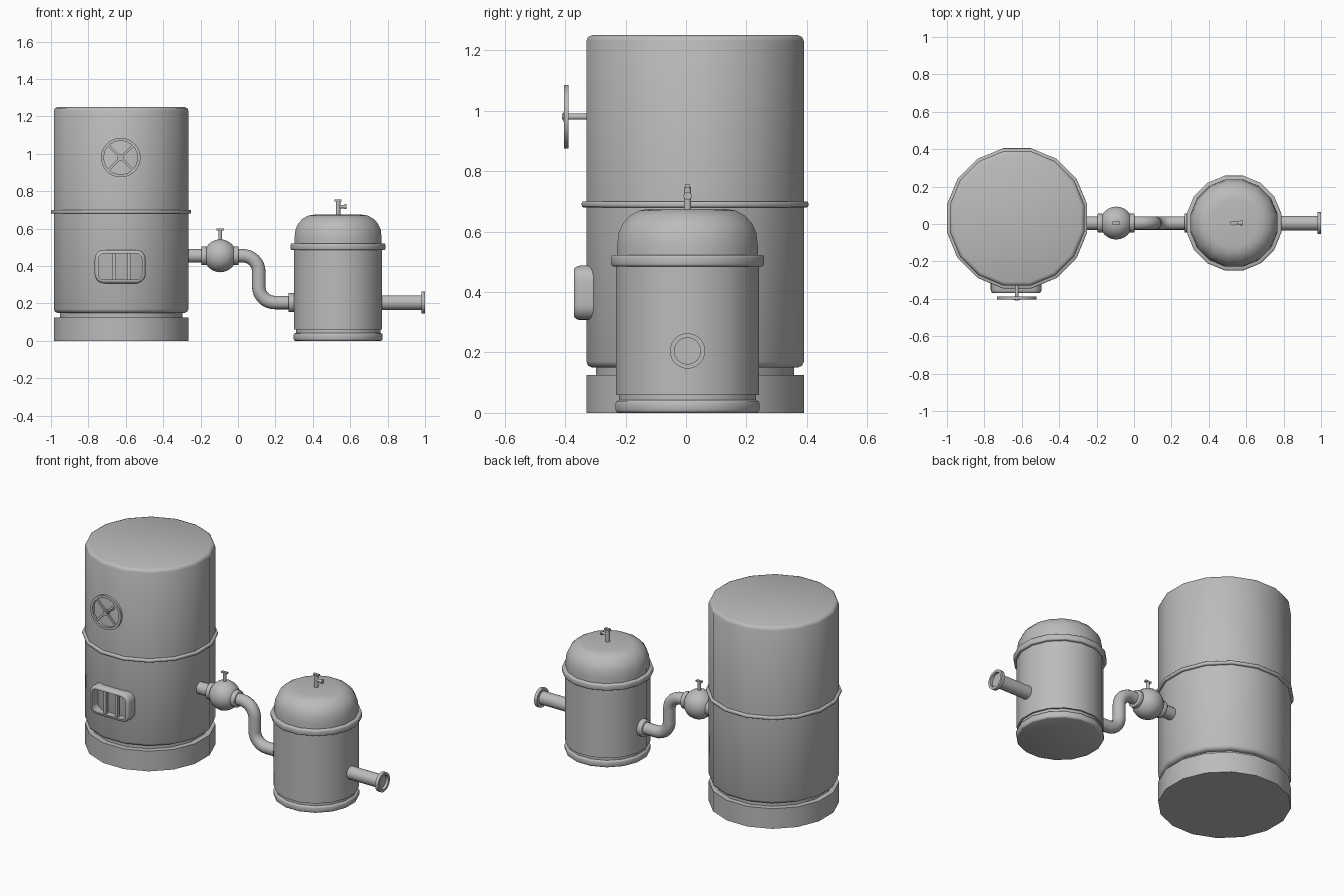
import bpy, bmesh, math
from mathutils import Vector

cube = bpy.data.objects.get("Cube")
if cube:
    bpy.data.objects.remove(cube, do_unlink=True)

steel = bpy.data.materials.new("grey steel")
steel.use_nodes = True
GREY = (0.5, 0.5, 0.5, 1)
steel.diffuse_color = GREY
steel.node_tree.nodes["Principled BSDF"].inputs["Base Color"].default_value = GREY

BIG = Vector((-0.625, 0.03, 0))
SMALL = Vector((0.535, 0.005, 0))
PIPE_Y = 0.005
UP, SIDE, FRONT = Vector((0, 0, 1)), Vector((1, 0, 0)), Vector((0, -1, 0))


def finish(name, bm, angle=50):
    bmesh.ops.recalc_face_normals(bm, faces=bm.faces)
    mesh = bpy.data.meshes.new(name)
    bm.to_mesh(mesh)
    bm.free()
    mesh.materials.append(steel)
    obj = bpy.data.objects.new(name, mesh)
    bpy.context.collection.objects.link(obj)
    bpy.ops.object.select_all(action='DESELECT')
    obj.select_set(True)
    bpy.context.view_layer.objects.active = obj
    bpy.ops.object.shade_smooth_by_angle(angle=math.radians(angle))
    return obj


def lathe(name, profile, origin, axis=UP, sides=16, closed=False, angle=50):
    """Revolve (radius, height) points round an axis; flats face the main directions."""
    bm = bmesh.new()
    turn = axis.to_track_quat('Z', 'Y')
    grow = 1 / math.cos(math.pi / sides)
    rings = []
    for r, h in profile:
        if r == 0:
            rings.append([bm.verts.new(origin + turn @ Vector((0, 0, h)))] * sides)
            continue
        ring = []
        for i in range(sides):
            a = 2 * math.pi * (i + 0.5) / sides
            p = Vector((r * grow * math.cos(a), r * grow * math.sin(a), h))
            ring.append(bm.verts.new(origin + turn @ p))
        rings.append(ring)
    pairs = list(zip(rings, rings[1:]))
    if closed:
        pairs.append((rings[-1], rings[0]))
    for a, b in pairs:
        for i in range(sides):
            j = (i + 1) % sides
            corners = list(dict.fromkeys((a[i], a[j], b[j], b[i])))
            if len(corners) > 2:
                bm.faces.new(corners)
    return finish(name, bm, angle)


def drum(r, z0, z1, bevel=0.0):
    """Closed cylinder profile with optional rounded rims."""
    if not bevel:
        return [(0, z0), (r, z0), (r, z1), (0, z1)]
    k = bevel * 0.3
    return [(0, z0), (r - bevel, z0), (r - k, z0 + k), (r, z0 + bevel),
            (r, z1 - bevel), (r - k, z1 - k), (r - bevel, z1), (0, z1)]


def rod(name, r, start, end, sides=12):
    start, end = Vector(start), Vector(end)
    d = end - start
    return lathe(name, drum(r, 0, d.length), start, d.normalized(), sides)


def box(name, size, centre, tilt=0.0):
    bm = bmesh.new()
    bmesh.ops.create_cube(bm, size=1)
    bmesh.ops.scale(bm, vec=size, verts=bm.verts)
    obj = finish(name, bm, 30)
    obj.location = centre
    obj.rotation_euler.y = tilt
    return obj


# Large boiler
lathe("boiler_base", drum(0.36, 0, 0.125), BIG)
lathe("boiler_neck", drum(0.328, 0.12, 0.155), BIG)
lathe("boiler_body", drum(0.36, 0.15, 1.25, 0.02), BIG)
lathe("boiler_band", drum(0.375, 0.68, 0.70, 0.006), BIG)

# Handwheel
wheel = Vector((-0.627, 0, 0.98))
lathe("handwheel_rim", [(0.105, 0.388), (0.105, 0.404), (0.089, 0.404), (0.089, 0.388)],
      wheel, FRONT, 24, closed=True)
rod("handwheel_shaft", 0.010, wheel + FRONT * 0.32, wheel + FRONT * 0.41)
rod("handwheel_hub", 0.017, wheel + FRONT * 0.388, wheel + FRONT * 0.406)
for i, tilt in enumerate((math.pi / 4, -math.pi / 4)):
    box(f"handwheel_spoke_{i + 1}", (0.19, 0.010, 0.013), wheel + FRONT * 0.396, tilt)


# Furnace grate frame: rounded rectangle loops bridged into a frame
def rounded_loop(bm, w, h, r, y, centre):
    loop = []
    for q, (sx, sz) in enumerate(((1, 1), (-1, 1), (-1, -1), (1, -1))):
        for s in range(6):
            a = math.pi / 2 * (q + s / 5)
            loop.append(bm.verts.new((centre.x + sx * (w - r) + r * math.cos(a), y,
                                      centre.z + sz * (h - r) + r * math.sin(a))))
    return loop


grate = Vector((-0.63, 0, 0.397))
bm = bmesh.new()
W, H, R = 0.136, 0.09, 0.05
steps = ((0, -0.30), (0, -0.352), (0.004, -0.364), (0.010, -0.37),
         (0.020, -0.37), (0.020, -0.30))
loops = [rounded_loop(bm, W - d, H - d, R - d, y, grate) for d, y in steps]
for a, b in zip(loops, loops[1:]):
    for i in range(len(a)):
        j = (i + 1) % len(a)
        bm.faces.new((a[i], a[j], b[j], b[i]))
finish("grate_frame", bm)
for i, side in enumerate((-1, 1)):
    box(f"grate_bar_{i + 1}", (0.018, 0.02, 0.15), grate + Vector((side * 0.04 + 0.006, -0.35, 0)))

# Small tank with domed lid
lathe("tank_base", drum(0.238, 0, 0.042, 0.01), SMALL)
lathe("tank_neck", drum(0.226, 0.035, 0.065), SMALL)
lathe("tank_body", drum(0.236, 0.06, 0.50), SMALL)
lathe("tank_band", drum(0.253, 0.485, 0.522, 0.007), SMALL)
dome = [(0, 0.5), (0.233, 0.5), (0.233, 0.55)]
for i in range(1, 6):
    a = math.pi / 2 * i / 5
    dome.append((0.128 + 0.105 * math.cos(a), 0.56 + 0.115 * math.sin(a)))
lathe("tank_dome", dome + [(0, 0.675)], SMALL)

# Tap on the dome
rod("tap_stem", 0.012, SMALL + UP * 0.66, SMALL + UP * 0.748)
rod("tap_spout", 0.009, SMALL + UP * 0.718, SMALL + UP * 0.718 + SIDE * 0.043)
rod("tap_mouth", 0.013, SMALL + UP * 0.718 + SIDE * 0.035, SMALL + UP * 0.718 + SIDE * 0.045)
box("tap_handle", (0.036, 0.016, 0.01), SMALL + UP * 0.75)

# Ball valve
Z1, Z2 = 0.455, 0.205
rod("boiler_outlet", 0.036, (-0.30, PIPE_Y, Z1), (-0.16, PIPE_Y, Z1), 16)
valve = Vector((-0.095, PIPE_Y, Z1))
ball = [(0.088 * math.sin(math.pi * i / 12), -0.088 * math.cos(math.pi * i / 12)) for i in range(1, 12)]
lathe("valve_ball", [(0, -0.088)] + ball + [(0, 0.088)], valve, SIDE, 20)
for name, x in (("valve_collar_right", -0.195), ("valve_collar_left", -0.025)):
    lathe(name, drum(0.05, 0, 0.028, 0.004), Vector((x, PIPE_Y, Z1)), SIDE)
rod("valve_stem", 0.009, valve + UP * 0.08, valve + UP * 0.14)
box("valve_handle", (0.038, 0.016, 0.01), valve + UP * 0.14)

# S-shaped pipe: sweep a ring along two quarter bends
bend = 0.085
path = [(-0.02, Z1, 0.0)]
for s in range(9):
    a = math.pi / 2 * s / 8
    path.append((0.111 - bend + bend * math.sin(a), Z1 - bend + bend * math.cos(a), -a))
for s in range(9):
    a = math.pi / 2 * (1 - s / 8)
    path.append((0.111 + bend - bend * math.sin(a), Z2 + bend - bend * math.cos(a), -a))
path.append((0.31, Z2, 0.0))
bm = bmesh.new()
rings = []
for x, z, heading in path:
    across = Vector((-math.sin(heading), 0, math.cos(heading)))
    rings.append([bm.verts.new(Vector((x, PIPE_Y, z))
                  + 0.036 * (across * math.cos(t) + Vector((0, 1, 0)) * math.sin(t)))
                  for t in (2 * math.pi * k / 16 for k in range(16))])
for a, b in zip(rings, rings[1:]):
    for i in range(16):
        j = (i + 1) % 16
        bm.faces.new((a[i], a[j], b[j], b[i]))
finish("connecting_pipe", bm)
lathe("inlet_flange", drum(0.051, 0, 0.04, 0.004), Vector((0.27, PIPE_Y, Z2)), SIDE)

# Open outlet pipe with flange
lathe("outlet_pipe", [(0.039, 0), (0.039, 0.235), (0.058, 0.235), (0.058, 0.255),
                      (0.043, 0.255), (0.043, 0.238), (0, 0.238)],
      Vector((0.745, PIPE_Y, Z2)), SIDE, 20, angle=40)
